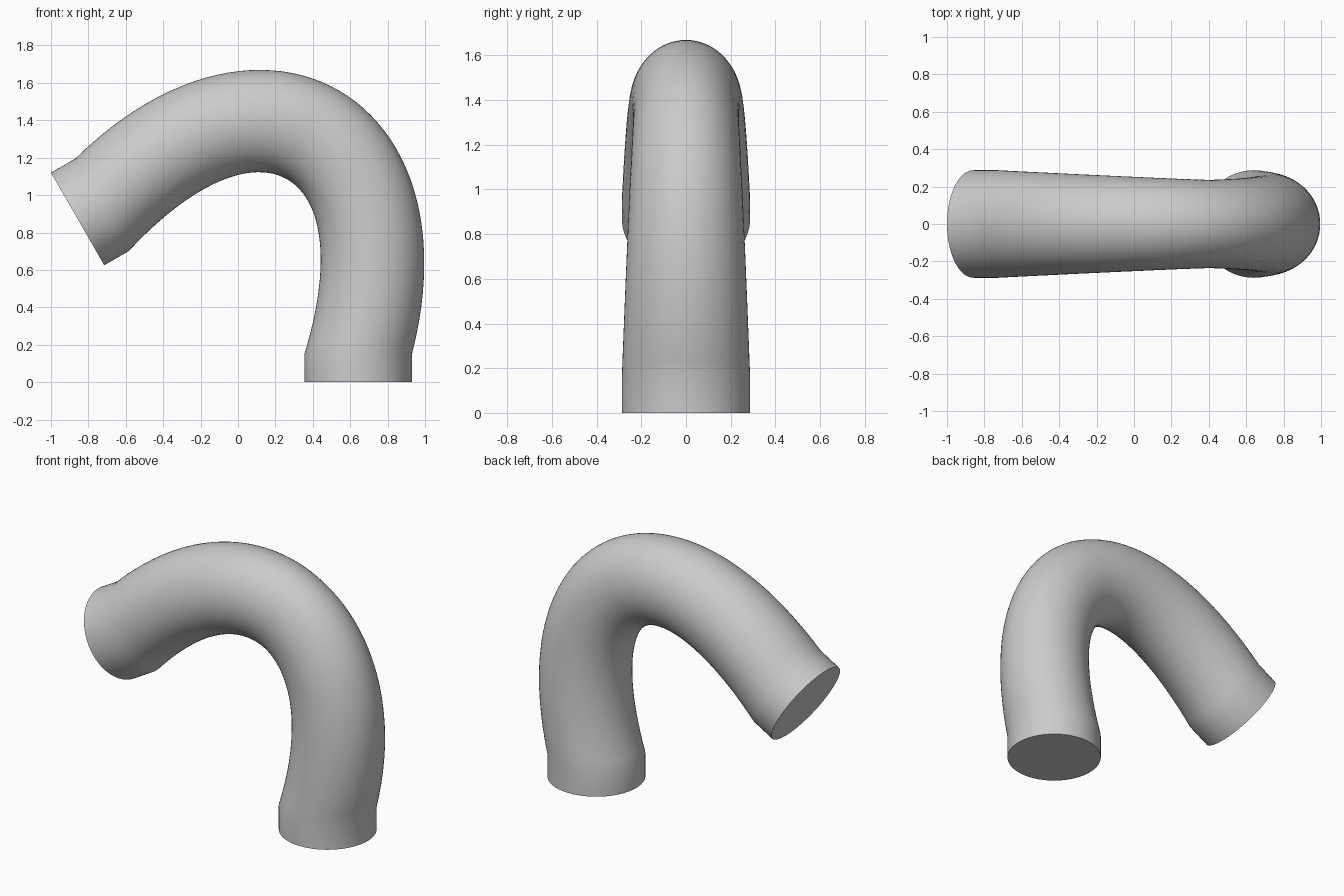
import bpy, bmesh, math
from mathutils import Vector

if "Cube" in bpy.data.objects:
    bpy.data.objects.remove(bpy.data.objects["Cube"])

SIDES, STEPS = 64, 48


def bezier(p0, p1, p2, p3, t):
    s = 1 - t
    return p0 * s**3 + p1 * 3 * s * s * t + p2 * 3 * s * t * t + p3 * t**3


def rail(start, end, tilt, length):
    """Symmetric curve between the two collars, leaning out by tilt degrees."""
    a, b = math.radians(tilt), math.radians(60 - tilt)
    p0, p3 = Vector(start), Vector(end)
    p1 = p0 + Vector((math.sin(a), math.cos(a))) * length
    p2 = p3 + Vector((math.sin(b), math.cos(b))) * length
    return [bezier(p0, p1, p2, p3, i / STEPS) for i in range(STEPS + 1)]


# Outer and inner rails of the bend in the XZ plane
outer = rail((0.93, 0.15), (-0.87, 1.195), 14.5, 1.415)
inner = rail((0.355, 0.15), (-0.585, 0.70), 17, 1.04)
width = [0.236 + 0.0515 * abs(2 * i / STEPS - 1) ** 1.3 for i in range(STEPS + 1)]

# Straight collars at both ends
outer = [Vector((0.93, 0))] + outer + [Vector((-1.0, 1.12))]
inner = [Vector((0.355, 0))] + inner + [Vector((-0.715, 0.625))]
width = [width[0]] + width + [width[-1]]

# Loft elliptical rings between the rails
bm = bmesh.new()
rings = []
for o, n, w in zip(outer, inner, width):
    mid, half = (o + n) / 2, (o - n) / 2
    ring = []
    for k in range(SIDES):
        a = 2 * math.pi * k / SIDES
        p = mid + half * math.cos(a)
        ring.append(bm.verts.new((p.x, w * math.sin(a), p.y)))
    rings.append(ring)
for r, s in zip(rings, rings[1:]):
    for k in range(SIDES):
        j = (k + 1) % SIDES
        bm.faces.new((r[k], r[j], s[j], s[k]))

# Flat end caps
bm.faces.new(rings[0])
bm.faces.new(rings[-1])
bmesh.ops.recalc_face_normals(bm, faces=bm.faces)

mesh = bpy.data.meshes.new("bent_pipe")
bm.to_mesh(mesh)
bm.free()
grey = bpy.data.materials.new("light grey")
grey.diffuse_color = (0.6, 0.6, 0.6, 1)
grey.use_nodes = True
grey.node_tree.nodes["Principled BSDF"].inputs["Base Color"].default_value = grey.diffuse_color
mesh.materials.append(grey)
pipe = bpy.data.objects.new("bent_pipe", mesh)
bpy.context.collection.objects.link(pipe)
bpy.context.view_layer.objects.active = pipe
pipe.select_set(True)
bpy.ops.object.shade_smooth_by_angle(angle=math.radians(40))
